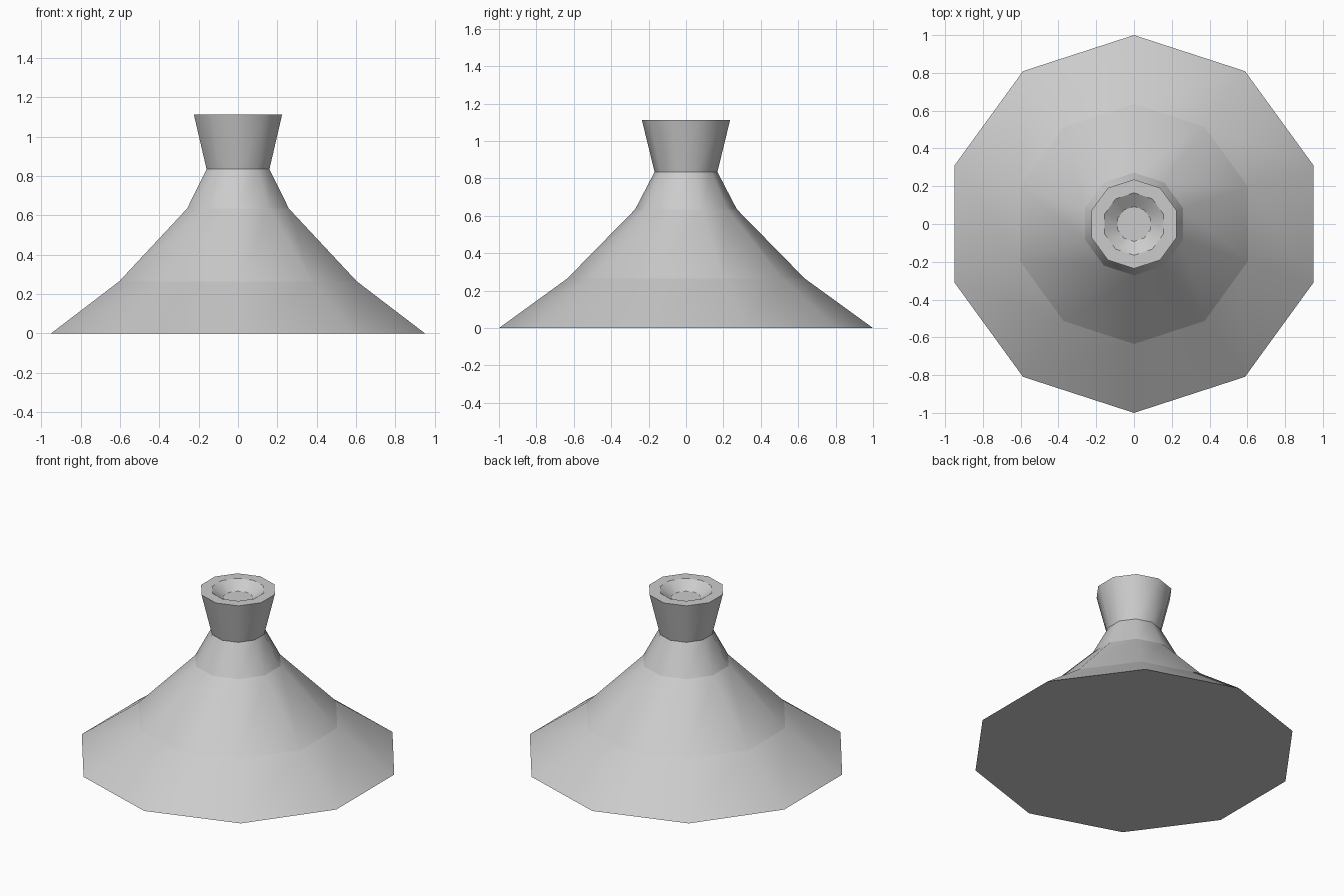
import bpy, bmesh
from math import cos, sin, pi

if "Cube" in bpy.data.objects:
    bpy.data.objects.remove(bpy.data.objects["Cube"])

SIDES = 10

def lathe(name, profile):
    """Revolve (radius, z) points into a capped ten-sided solid, smooth around, crisp at each ring."""
    bm = bmesh.new()
    rings = []
    for r, z in profile:
        angles = [pi / 2 + 2 * pi * i / SIDES for i in range(SIDES)]
        rings.append([bm.verts.new((r * cos(a), r * sin(a), z)) for a in angles])
    for low, high in zip(rings, rings[1:]):
        for i in range(SIDES):
            j = (i + 1) % SIDES
            bm.faces.new((low[i], low[j], high[j], high[i])).smooth = True
    bm.faces.new(rings[0][::-1])
    bm.faces.new(rings[-1])
    # Ring edges stay sharp so that the bands read separately
    for ring in rings:
        for i in range(SIDES):
            bm.edges.get((ring[i], ring[(i + 1) % SIDES])).smooth = False
    bmesh.ops.recalc_face_normals(bm, faces=bm.faces)
    mesh = bpy.data.meshes.new(name)
    bm.to_mesh(mesh)
    bm.free()
    obj = bpy.data.objects.new(name, mesh)
    bpy.context.collection.objects.link(obj)
    return obj

# Flared base, narrow neck, flared collar and shallow recess in the top
lathe("flared_stand", [
    (1.0, 0.0), (0.635, 0.265), (0.272, 0.635), (0.168, 0.835),
    (0.236, 1.113), (0.165, 1.113), (0.092, 1.06),
])
